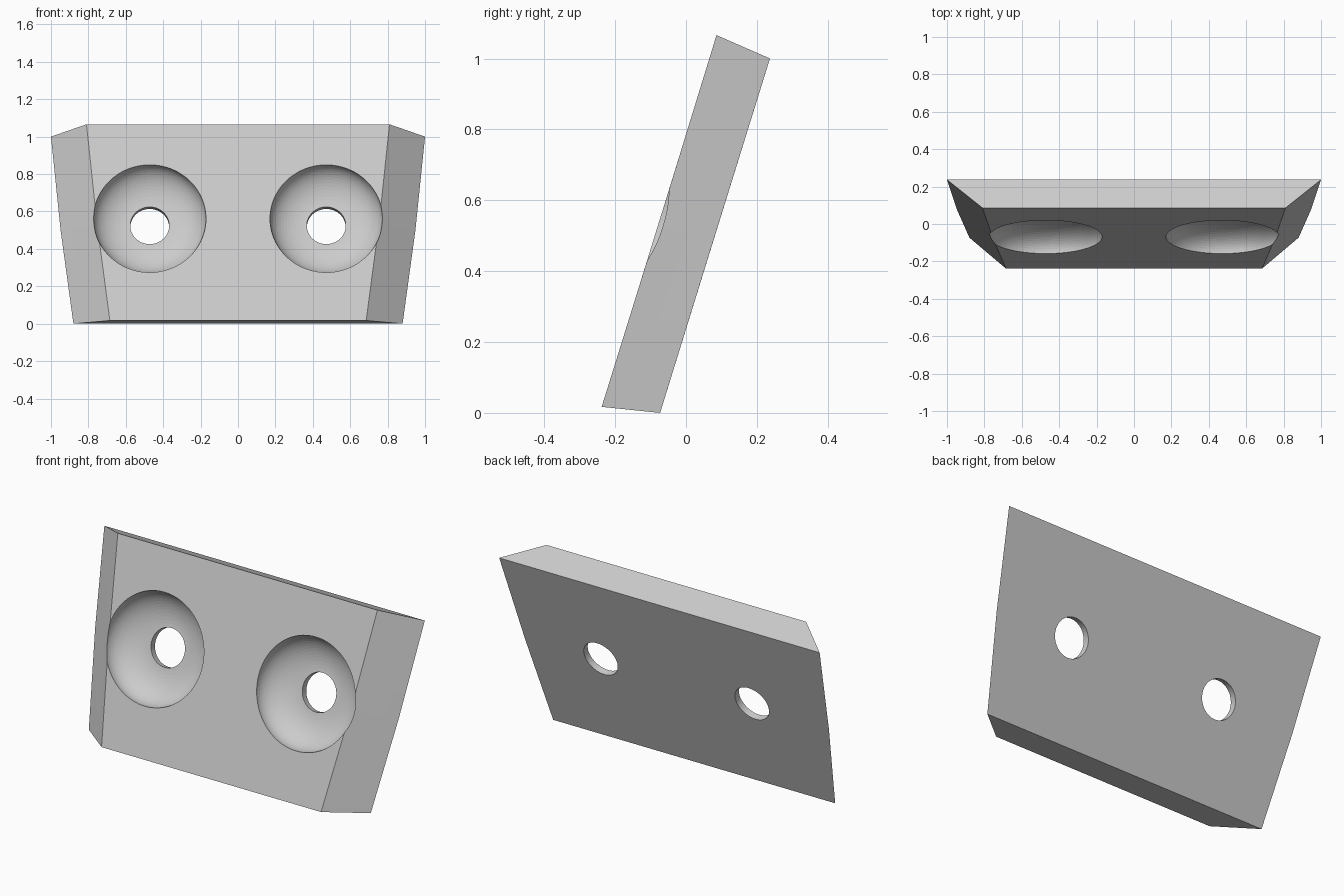
import bpy, bmesh, math
from mathutils import Matrix, Vector

cube = bpy.data.objects.get("Cube")
if cube:
    bpy.data.objects.remove(cube, do_unlink=True)

grey = bpy.data.materials.new("light grey")
grey.use_nodes = True
colour = (0.6, 0.6, 0.6, 1)
grey.diffuse_color = colour
grey.node_tree.nodes["Principled BSDF"].inputs["Base Color"].default_value = colour


def make_object(name, bm):
    bmesh.ops.recalc_face_normals(bm, faces=bm.faces)
    mesh = bpy.data.meshes.new(name)
    bm.to_mesh(mesh)
    bm.free()
    mesh.materials.append(grey)
    obj = bpy.data.objects.new(name, mesh)
    bpy.context.collection.objects.link(obj)
    return obj


# Leaning plate: six-sided front and back outlines joined by sloping edges
# Each row is half width, y, z, from bottom to top
front_rows = [(0.685, -0.238, 0.017), (0.754, -0.077, 0.535), (0.81, 0.086, 1.066)]
back_rows = [(0.88, -0.073, 0.0), (0.948, 0.08, 0.495), (1.0, 0.237, 1.0)]

bm = bmesh.new()


def outline(rows):
    left = [bm.verts.new(r) for r in rows]
    right = [bm.verts.new((-x, y, z)) for x, y, z in reversed(rows)]
    return left + right


front, back = outline(front_rows), outline(back_rows)
bm.faces.new(front)
bm.faces.new(back)
for i in range(6):
    j = (i + 1) % 6
    bm.faces.new((front[i], front[j], back[j], back[i]))
plate = make_object("leaning_plate", bm)

# Cutter profile: round bowl opening onto a straight through hole
BOWL, HOLE, DEPTH = 0.301, 0.104, 0.126
profile = [(0, 0.2), (BOWL, 0.2)]
for i in range(17):
    a = math.pi / 2 * i / 16
    profile.append((HOLE + (BOWL - HOLE) * math.cos(a), -DEPTH * math.sin(a)))
profile += [(HOLE, -0.4), (0, -0.4)]

lean = math.atan2(0.324, 1.049)
tilt = Matrix.Rotation(math.pi / 2 - lean, 4, 'X')
for side, x in (("left", 0.472), ("right", -0.472)):
    bm = bmesh.new()
    verts = [bm.verts.new((r, 0, z)) for r, z in profile]
    edges = [bm.edges.new(pair) for pair in zip(verts, verts[1:])]
    bmesh.ops.spin(bm, geom=verts + edges, axis=(0, 0, 1), cent=(0, 0, 0),
                   angle=math.tau, steps=96)
    bmesh.ops.remove_doubles(bm, verts=bm.verts, dist=0.0001)
    bm.transform(Matrix.Translation(Vector((x, -0.07, 0.562))) @ tilt)
    cutter = make_object(side + "_bowl_cutter", bm)
    cutter.hide_render = True

    bpy.context.view_layer.objects.active = plate
    cut = plate.modifiers.new(side + "_bowl", 'BOOLEAN')
    cut.object = cutter
    cut.operation = 'DIFFERENCE'
    cut.solver = 'EXACT'
    bpy.ops.object.modifier_apply(modifier=cut.name)
    bpy.data.objects.remove(cutter, do_unlink=True)

# Smooth bowls with crisp plate edges
bpy.ops.object.select_all(action='DESELECT')
plate.select_set(True)
bpy.context.view_layer.objects.active = plate
bpy.ops.object.shade_smooth_by_angle(angle=math.radians(3.5))
